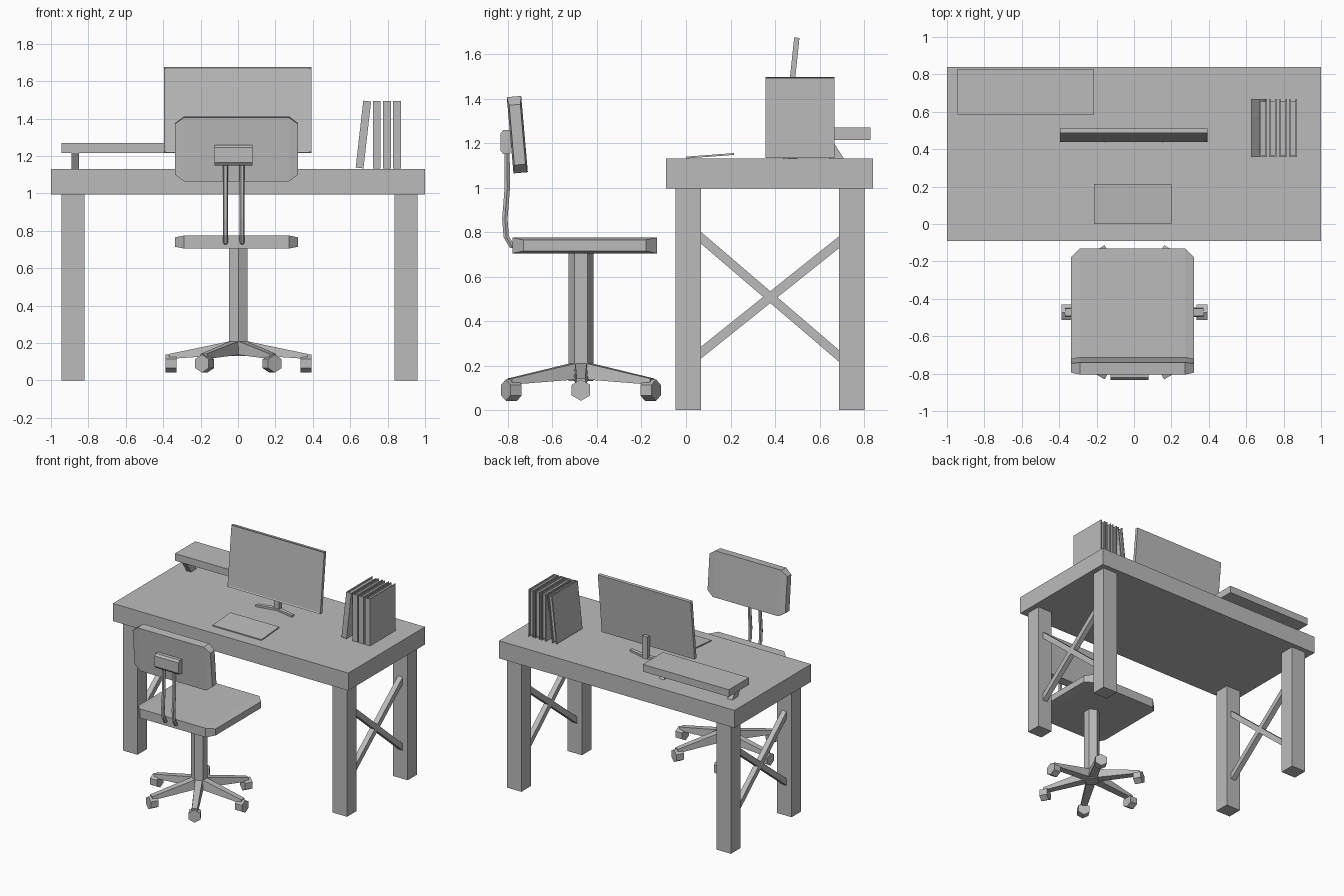
import bpy, bmesh, math
from mathutils import Vector, Matrix

if "Cube" in bpy.data.objects:
    bpy.data.objects.remove(bpy.data.objects["Cube"], do_unlink=True)

grey = bpy.data.materials.new("plain_grey")
grey.use_nodes = True
COLOUR = (0.5, 0.5, 0.5, 1)
grey.diffuse_color = COLOUR
grey.node_tree.nodes["Principled BSDF"].inputs["Base Color"].default_value = COLOUR


def finish(name, bm, matrix=None):
    """Turn a bmesh into a grey object."""
    bmesh.ops.recalc_face_normals(bm, faces=bm.faces)
    mesh = bpy.data.meshes.new(name)
    bm.to_mesh(mesh)
    bm.free()
    mesh.materials.append(grey)
    ob = bpy.data.objects.new(name, mesh)
    bpy.context.collection.objects.link(ob)
    if matrix:
        ob.matrix_world = matrix
    return ob


def loft(name, rings, matrix=None):
    """Skin equal-length rings of points and cap both ends."""
    bm = bmesh.new()
    loops = [[bm.verts.new(p) for p in ring] for ring in rings]
    n = len(loops[0])
    for a, b in zip(loops, loops[1:]):
        for i in range(n):
            bm.faces.new((a[i], a[(i + 1) % n], b[(i + 1) % n], b[i]))
    bm.faces.new(loops[0])
    bm.faces.new(loops[-1])
    return finish(name, bm, matrix)


def box(name, x, y, z, matrix=None):
    rings = [[(x[0], y[0], h), (x[1], y[0], h), (x[1], y[1], h), (x[0], y[1], h)] for h in z]
    return loft(name, rings, matrix)


def plate_yz(name, profile, x0, x1):
    """Extrude a side profile along x."""
    return loft(name, [[(x, y, z) for y, z in profile] for x in (x0, x1)])


def cushion(name, half_y, half_z, cut_y, cut_z, matrix):
    """Slab whose left and right ends taper in both directions."""
    rings = []
    for x, y, z in ((-0.33, cut_y, cut_z), (-0.28, half_y, half_z),
                    (0.28, half_y, half_z), (0.33, cut_y, cut_z)):
        rings.append([(x, -y, -z), (x, y, -z), (x, y, z), (x, -y, z)])
    return loft(name, rings, matrix)


def hexagon(radius, start=0):
    angles = [math.radians(start + 60 * i) for i in range(6)]
    return [(radius * math.cos(a), radius * math.sin(a)) for a in angles]


# Desk
box("desk_top", (-1, 1), (-0.09, 0.84), (0.995, 1.13))
for side, x in (("right", -0.882), ("left", 0.898)):
    for end, y in (("front", 0.01), ("back", 0.745)):
        box(f"desk_{end}_{side}_leg", (x - 0.062, x + 0.062), (y - 0.058, y + 0.058), (0, 1))
    # crossed braces between the legs
    for k, (za, zb) in enumerate(((0.75, 0.215), (0.23, 0.73))):
        plate_yz(f"desk_{side}_brace_{k + 1}",
                 [(0.065, za), (0.69, zb), (0.69, zb + 0.053), (0.065, za + 0.053)],
                 x - 0.02, x + 0.02)

# Raised shelf on slanted supports
box("shelf", (-0.945, -0.215), (0.585, 0.83), (1.215, 1.27))
for side, x in (("right", -0.87), ("left", -0.29)):
    plate_yz(f"shelf_{side}_support",
             [(0.645, 1.13), (0.71, 1.13), (0.655, 1.215), (0.59, 1.215)], x - 0.02, x + 0.02)

# Monitor
tilt = Matrix.Translation((-0.002, 0.474, 1.445)) @ Matrix.Rotation(math.radians(-6), 4, "X")
screen = box("monitor", (-0.394, 0.394), (-0.012, 0.012), (-0.23, 0.23), tilt)
bm = bmesh.new()
bm.from_mesh(screen.data)
front = [f for f in bm.faces if f.normal.y < -0.9]
bmesh.ops.inset_region(bm, faces=front, thickness=0.012, depth=0)
bmesh.ops.translate(bm, vec=(0, 0.004, 0), verts=list({v for f in front for v in f.verts}))
bm.to_mesh(screen.data)
bm.free()
box("monitor_neck", (-0.022, 0.022), (0.468, 0.5), (1.13, 1.3))
for side, s in (("right", -1), ("left", 1)):
    loft(f"monitor_{side}_foot",
         [[(0, 0.465, z), (s * 0.155, 0.436, z), (s * 0.15, 0.462, z), (0, 0.5, z)]
          for z in (1.13, 1.145)])

# Thin keyboard, raised at the back
plate_yz("keyboard", [(0.0, 1.131), (0.215, 1.147), (0.215, 1.155), (0.0, 1.139)], -0.215, 0.2)


# Books: spine at the front, pages set back inside the covers
def book(name, matrix):
    w, t, d, h = 0.021, 0.008, 0.31, 0.36
    cover = [(-w, 0), (w, 0), (w, d), (w - t, d), (w - t, t), (t - w, t), (t - w, d), (-w, d)]
    loft(name + "_cover", [[(x, y, z) for x, y in cover] for z in (0, h)], matrix)
    box(name + "_pages", (t - w, w - t), (t, d - 0.012), (0.01, h - 0.012), matrix)


for i in range(3):
    book(f"book_{i + 1}", Matrix.Translation((0.742 + 0.0545 * i, 0.357, 1.133)))
book("leaning_book", Matrix.Translation((0.65, 0.357, 1.136)) @ Matrix.Rotation(math.radians(6.5), 4, "Y"))

# Chair seat and back
CX, CY = -0.008, -0.455
cushion("chair_seat", 0.325, 0.035, 0.275, 0.025, Matrix.Translation((CX, CY, 0.74)))
cushion("chair_backrest", 0.0325, 0.172, 0.025, 0.135,
        Matrix.Translation((CX, -0.758, 1.238)) @ Matrix.Rotation(math.radians(5), 4, "X"))
plate_yz("backrest_bracket",
         [(-0.79, 1.15), (-0.82, 1.15), (-0.833, 1.165), (-0.833, 1.245), (-0.82, 1.26), (-0.785, 1.26)],
         -0.125, 0.078)

# Bent back posts
path = [(-0.755, 0.735), (-0.785, 0.74), (-0.808, 0.78), (-0.814, 0.86), (-0.803, 1.0), (-0.805, 1.2)]
for side, x in (("right", -0.067), ("left", 0.022)):
    rings = []
    for i, p in enumerate(path):
        a, b = Vector(path[max(i - 1, 0)]), Vector(path[min(i + 1, len(path) - 1)])
        t = (b - a).normalized()
        rings.append([(x + u, p[0] + v * t.y, p[1] - v * t.x) for u, v in hexagon(0.014)])
    loft(f"back_{side}_post", rings)

# Chair column
hub = Matrix.Translation((0.002, -0.472, 0))
loft("chair_column", [[(x, y, z) for x, y in hexagon(0.057, 30)] for z in (0.13, 0.71)], hub)

# Six spokes with hexagonal casters
for i in range(6):
    turn = hub @ Matrix.Rotation(math.radians(60 * i), 4, "Z")
    loft(f"base_spoke_{i + 1}",
         [[(r, -w, low), (r, w, low), (r, w * 0.8, high), (r, -w * 0.8, high)]
          for r, w, low, high in ((0.01, 0.033, 0.14, 0.217), (0.37, 0.024, 0.115, 0.142))], turn)
    loft(f"caster_{i + 1}",
         [[(r, y, z + 0.09) for y, z in hexagon(0.048, 30)] for r in (0.332, 0.39)], turn)
